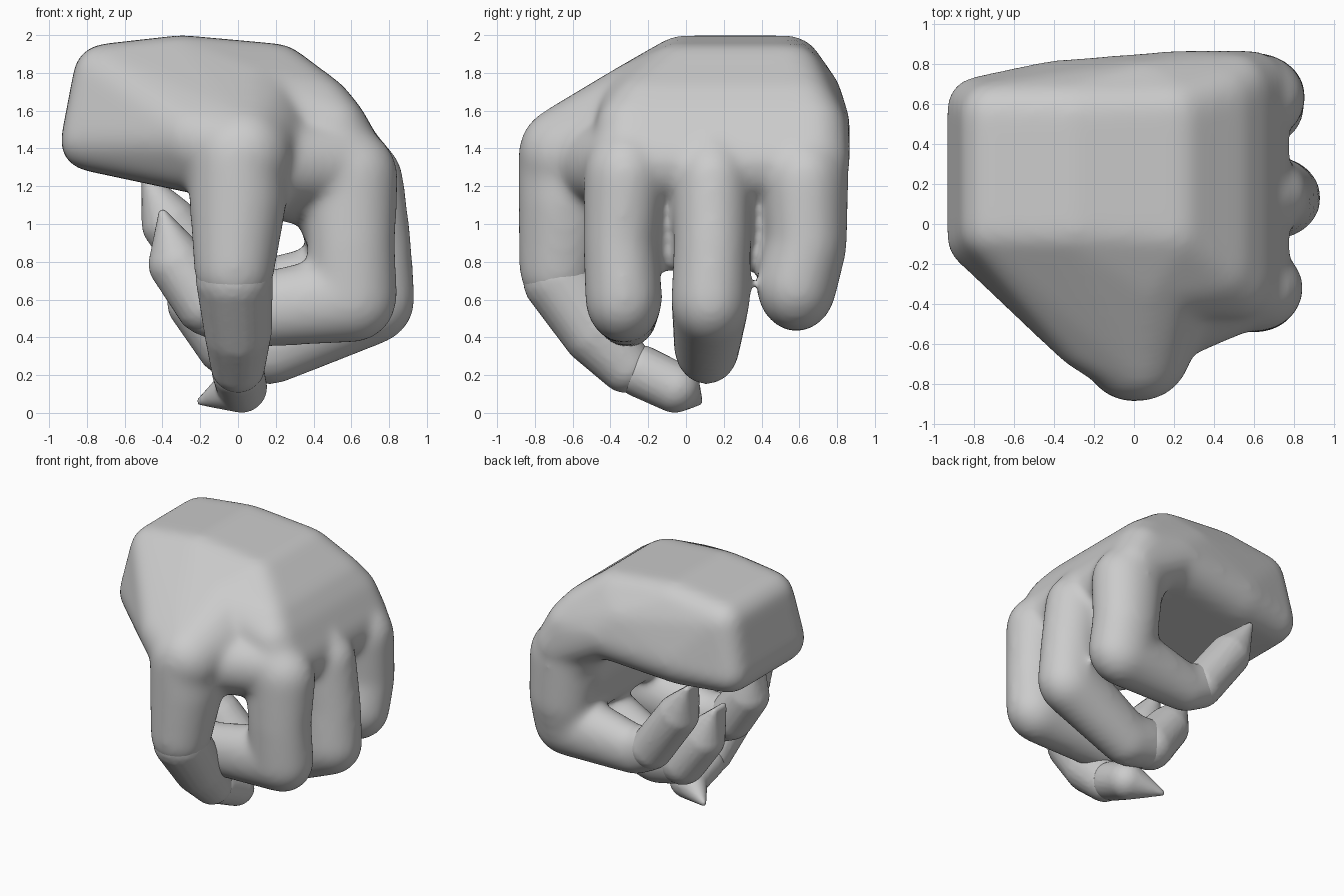
import bpy, bmesh
from mathutils import Matrix


def hull(bm, balls, sy=1.0):
    """Add the convex hull of several balls (x, y, z, radius) to bm."""
    part = bmesh.new()
    for x, y, z, r in balls:
        mat = Matrix.Translation((x, y, z)) @ Matrix.Diagonal((1, sy, 1, 1))
        bmesh.ops.create_icosphere(part, subdivisions=3, radius=r, matrix=mat)
    for f in list(part.faces):
        part.faces.remove(f)
    for e in list(part.edges):
        part.edges.remove(e)
    bmesh.ops.convex_hull(part, input=part.verts[:])
    loose = [v for v in part.verts if not v.link_faces]
    bmesh.ops.delete(part, geom=loose, context='VERTS')
    bmesh.ops.recalc_face_normals(part, faces=part.faces[:])
    me = bpy.data.meshes.new("tmp")
    part.to_mesh(me)
    part.free()
    bm.from_mesh(me)
    bpy.data.meshes.remove(me)


def chain(bm, balls, sy=1.0):
    for a, b in zip(balls, balls[1:]):
        hull(bm, [a, b], sy)


def pairs(rows):
    """Repeat each profile ball (x, z, radius) at both y limits."""
    return [(x, y, z, r) for x, z, r, y0, y1 in rows for y in (y0, y1)]


def finish(bm, name, voxel, smooth):
    """Fuse the overlapping hulls into one smooth skin."""
    me = bpy.data.meshes.new(name)
    bm.to_mesh(me)
    bm.free()
    ob = bpy.data.objects.new(name, me)
    bpy.context.collection.objects.link(ob)
    rm = ob.modifiers.new("fuse", 'REMESH')
    rm.mode = 'VOXEL'
    rm.voxel_size = voxel
    rm.use_smooth_shade = True
    sm = ob.modifiers.new("relax", 'SMOOTH')
    sm.factor = 0.5
    sm.iterations = smooth
    return ob


hand = bmesh.new()

# back of the hand, wrist and thumb base
crown = [(0.20, 1.77, 0.185, -0.04, 0.55), (0.05, 1.66, 0.20, -0.26, 0.63),
         (0.22, 1.53, 0.21, -0.25, 0.66)]
hull(hand, pairs(crown + [
    (-0.78, 1.44, 0.16, -0.07, 0.58),
    (-0.70, 1.78, 0.175, -0.02, 0.54),
    (-0.30, 1.815, 0.185, -0.02, 0.54),
    (-0.40, 1.47, 0.21, -0.25, 0.61),
]) + [(0.03, -0.63, 1.37, 0.26), (-0.22, -0.53, 1.45, 0.21), (-0.20, -0.30, 1.62, 0.20)])
# knuckle block
hull(hand, pairs(crown + [
    (0.42, 1.60, 0.19, -0.22, 0.62),
    (0.50, 1.50, 0.19, -0.29, 0.67),
    (0.58, 1.33, 0.20, -0.29, 0.67),
]))
# webs of skin: behind the fingers, and between thumb and index finger
hull(hand, pairs([(0.46, 1.16, .19, -0.25, 0.56), (0.48, 0.84, .09, -0.25, 0.56)]))
hull(hand, [(0.08, -0.50, 1.32, .23), (0.55, -0.30, 1.32, .23), (0.28, -0.28, 1.15, .15)])

# curled fingers, knuckle to middle joint
chain(hand, [(0.36, -0.27, 1.53, .21), (0.59, -0.32, 1.25, .26), (0.60, -0.345, 0.90, .235),
             (0.605, -0.33, 0.61, .24), (0.0, -0.31, 0.53, .19), (-0.17, -0.31, 0.58, .175)], 0.86)
chain(hand, [(0.36, 0.14, 1.58, .21), (0.63, 0.14, 1.22, .25), (0.68, 0.14, 0.90, .24),
             (0.695, 0.13, 0.60, .245), (0.17, 0.11, 0.35, .205), (-0.05, 0.11, 0.38, .185)], 0.86)
chain(hand, [(0.36, 0.62, 1.50, .21), (0.59, 0.63, 1.22, .27), (0.61, 0.64, 0.90, .25),
             (0.605, 0.585, 0.68, .25), (0.03, 0.58, 0.61, .18), (-0.12, 0.59, 0.67, .165)], 0.86)
# upper thumb
chain(hand, [(0.0, -0.63, 1.36, .26), (0.0, -0.63, 1.12, .26), (-0.02, -0.67, 0.76, .215)])
finish(hand, "palm_and_fingers", 0.021, 34)

# wedge-shaped fingertips: joint, pad, then a narrow nail edge
tips = {
    "index_tip": [(-0.17, -0.31, 0.58, .165), (-0.32, -0.30, 0.79, .155), (-0.40, -0.29, 1.06, .02)],
    "middle_tip": [(-0.05, 0.11, 0.37, .175), (-0.22, 0.10, 0.58, .155), (-0.34, 0.08, 0.84, .02)],
    "little_tip": [(-0.12, 0.59, 0.67, .155), (-0.36, 0.61, 1.00, .15), (-0.49, 0.63, 1.26, .02)],
}
for name, (joint, pad, nail) in tips.items():
    bm = bmesh.new()
    chain(bm, [joint, pad])
    x, y, z, r = nail
    hull(bm, [pad, (x, y - 0.06, z, r), (x, y + 0.06, z, r)])
    finish(bm, name, 0.015, 2)

# lower thumb and its tip
thumb = {
    "thumb_lower": [(-0.02, -0.66, 0.71, .205), (0.0, -0.48, 0.43, .18), (0.0, -0.32, 0.25, .145)],
    "thumb_tip": [(0.0, -0.24, 0.22, .14), (0.02, -0.06, 0.135, .135), (-0.20, 0.07, 0.06, .02)],
}
for name, balls in thumb.items():
    bm = bmesh.new()
    chain(bm, balls)
    finish(bm, name, 0.015, 2)
